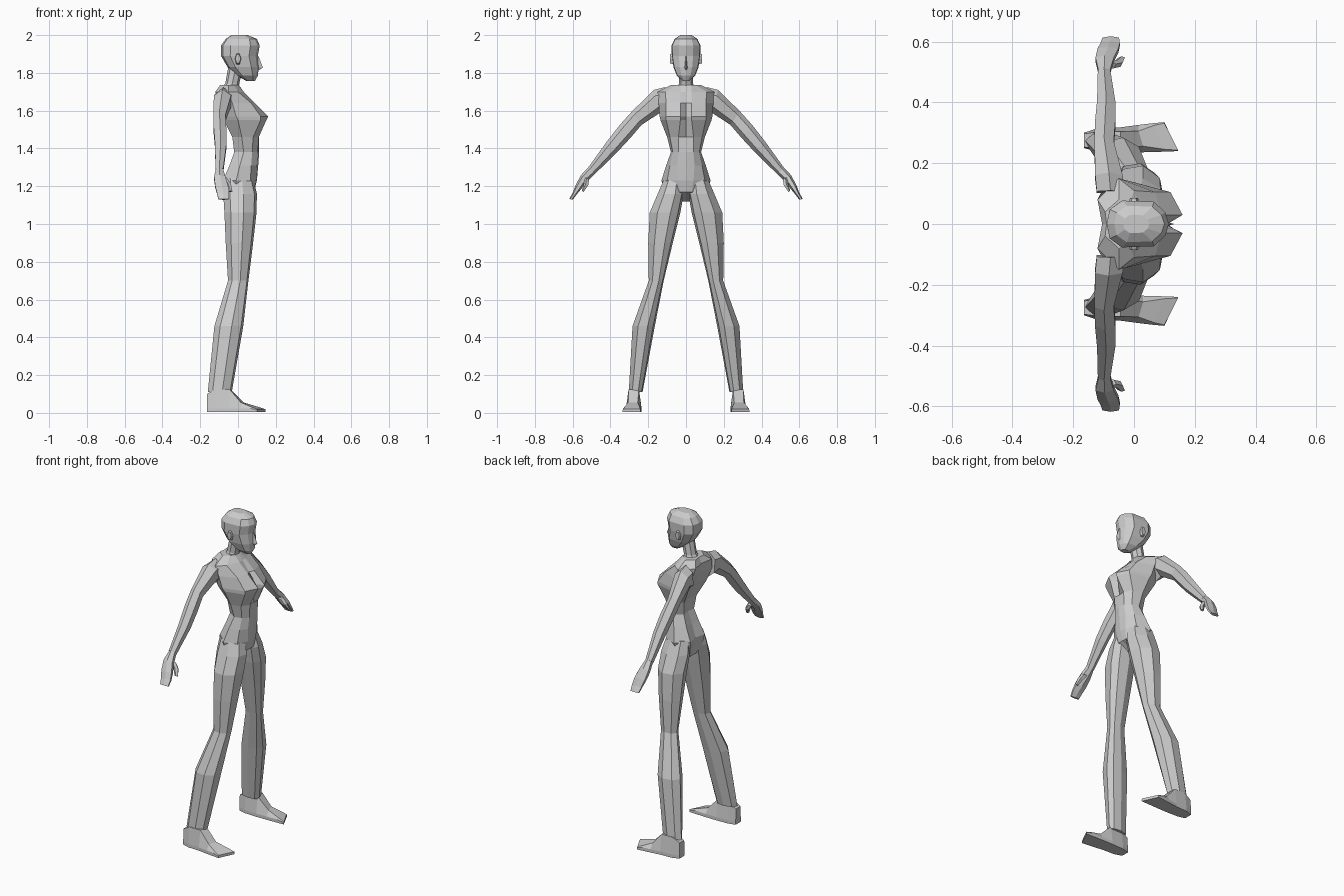
import bpy, bmesh, math
from mathutils import Vector

grey = bpy.data.materials.new("plain grey")
grey.diffuse_color = (0.6, 0.6, 0.6, 1)


def loft(name, rings, mirror=False):
    """Skin a list of equal-length point rings and cap both ends."""
    bm = bmesh.new()
    rows = [[bm.verts.new(p) for p in r] for r in rings]
    n = len(rows[0])
    for a, b in zip(rows, rows[1:]):
        for i in range(n):
            j = (i + 1) % n
            bm.faces.new((a[i], a[j], b[j], b[i]))
    bm.faces.new(rows[0])
    bm.faces.new(rows[-1])
    bmesh.ops.recalc_face_normals(bm, faces=bm.faces)
    me = bpy.data.meshes.new(name)
    bm.to_mesh(me)
    bm.free()
    me.materials.append(grey)
    ob = bpy.data.objects.new(name, me)
    bpy.context.collection.objects.link(ob)
    if mirror:
        m = ob.modifiers.new("mirror", 'MIRROR')
        m.use_axis = (False, True, False)
    return ob


def half_ring(z, front, pts, back):
    """Symmetric horizontal ring from its left-hand points."""
    left = [(x, y, z) for x, y in pts]
    right = [(x, -y, z) for x, y in reversed(pts)]
    return [(front, 0, z)] + left + [(back, 0, z)] + right


def oval(c, u, v, n):
    """Ring around c spanned by the half axes u and v."""
    c, u, v = Vector(c), Vector(u), Vector(v)
    return [c + u * math.cos(2 * math.pi * i / n) + v * math.sin(2 * math.pi * i / n)
            for i in range(n)]


# Torso: z, front centre, inner front, outer front, side, back, back centre
torso = [
    (1.12, .00, .01, .02, .00, .03, -.02, .035, -.05, .03, -.05),
    (1.17, .085, .085, .03, .06, .08, -.01, .11, -.07, .06, -.05),
    (1.23, .10, .095, .04, .065, .10, -.01, .13, -.08, .07, -.065),
    (1.31, .107, .10, .045, .07, .085, .01, .105, -.045, .06, -.04),
    (1.38, .112, .105, .04, .075, .07, .03, .08, -.02, .05, -.015),
    (1.46, .105, .11, .04, .08, .085, .02, .10, -.03, .06, -.02),
    (1.55, .11, .15, .03, .12, .105, .00, .135, -.075, .09, -.06),
    (1.57, .10, .16, .03, .12, .105, -.01, .14, -.085, .09, -.07),
    (1.64, .075, .09, .03, .07, .105, -.03, .145, -.11, .10, -.095),
    (1.70, .03, .03, .03, .00, .11, -.05, .15, -.12, .08, -.105),
    (1.735, .005, .00, .03, -.02, .05, -.05, .08, -.095, .04, -.09),
]
loft("torso", [half_ring(r[0], r[1], list(zip(r[2:10:2], r[3:10:2])), r[10]) for r in torso])

# Neck
loft("neck", [oval((x, 0, z), (a, 0, 0), (0, b, 0), 8) for z, x, a, b in
              [(1.71, -.045, .05, .05), (1.745, -.03, .037, .037), (1.84, -.01, .04, .036)]])

# Head: z, front, back, half width
head = [
    (1.757, .09, .045, .018), (1.785, .105, -.005, .048), (1.83, .11, -.055, .066),
    (1.89, .105, -.09, .076), (1.945, .115, -.09, .077),
    (1.98, .10, -.065, .06), (2.0, .05, -.035, .03)]


def head_ring(z, f, b, w):
    shape = [(.94, .5), (.76, .95), (.25, 1), (.05, .62)]
    return half_ring(z, f, [(b + (f - b) * s, w * t) for s, t in shape], b)


loft("head", [head_ring(*h) for h in head])

# Nose and ears
loft("nose", [[(.09, -w, z), (.09, w, z), (tip, 0, z)] for z, w, tip in
              [(1.815, .01, .112), (1.828, .013, .132), (1.89, .006, .108)]])
loft("ear", [oval((.0, y, 1.875), (s * .018, 0, 0), (0, 0, s * .036), 6)
             for y, s in [(.065, 1), (.085, .75)]], True)

# Legs: z, inner y, outer y, back x, front x
legs = [
    (1.24, .015, .115, -.07, .08), (1.16, .012, .15, -.078, .10), (1.06, .03, .192, -.072, .098),
    (.90, .07, .20, -.065, .08), (.70, .118, .197, -.053, .055),
    (.46, .165, .283, -.125, .028), (.11, .23, .303, -.16, -.033)]


def leg_ring(z, yi, yo, xb, xf):
    xm, ym, a, b = (xb + xf) / 2, (yi + yo) / 2, (xf - xb) / 2, (yo - yi) / 2
    shape = [(1, -.35), (.85, .5), (.2, 1), (-.6, .85), (-1, .2), (-.75, -.65), (0, -1), (.7, -.85)]
    return [(xm + a * s, ym + b * t, z) for s, t in shape]


loft("leg", [leg_ring(*r) for r in legs], True)

# Feet: inner x, inner y, outer x, outer y, top z, inset of the top edge
feet = [
    (-.165, .25, -.165, .30, .10, .003), (-.12, .238, -.12, .315, .125, .012),
    (-.04, .235, -.045, .318, .125, .014), (.03, .236, .015, .326, .055, .02),
    (.10, .238, .065, .332, .034, .008), (.145, .24, .10, .335, .02, .003)]
loft("foot", [[(xi, yi, .004), (xo, yo, .004), (xo, yo, .024 if z > .03 else .015),
               (xo, yo - s, z), (xi, yi + s, z), (xi, yi, .024 if z > .03 else .015)]
              for xi, yi, xo, yo, z, s in feet], True)

# Arms and hands: upper y, upper z, lower y, lower z, back x, front x


def arm_ring(yu, zu, yl, zl, xb, xf, n=6):
    c = ((xb + xf) / 2, (yu + yl) / 2, (zu + zl) / 2)
    return oval(c, (0, (yu - yl) / 2, (zu - zl) / 2), ((xf - xb) / 2 * 1.1, 0, 0), n)


arm = [
    (.11, 1.725, .10, 1.57, -.125, -.03), (.17, 1.71, .135, 1.59, -.13, -.035),
    (.285, 1.597, .235, 1.525, -.132, -.065), (.35, 1.525, .295, 1.455, -.13, -.06),
    (.42, 1.435, .36, 1.385, -.123, -.06), (.515, 1.303, .485, 1.262, -.12, -.077)]
loft("arm", [arm_ring(*r) for r in arm], True)
hand = [
    (.515, 1.303, .485, 1.262, -.118, -.078), (.555, 1.26, .525, 1.225, -.128, -.065),
    (.585, 1.205, .555, 1.185, -.122, -.05), (.60, 1.165, .58, 1.155, -.112, -.045),
    (.618, 1.133, .60, 1.128, -.105, -.048)]
loft("hand", [arm_ring(*r) for r in hand], True)
loft("thumb", [arm_ring(*r, 5) for r in [
    (.535, 1.25, .51, 1.235, -.095, -.06), (.54, 1.215, .515, 1.205, -.07, -.038),
    (.552, 1.175, .54, 1.17, -.05, -.03)]], True)
